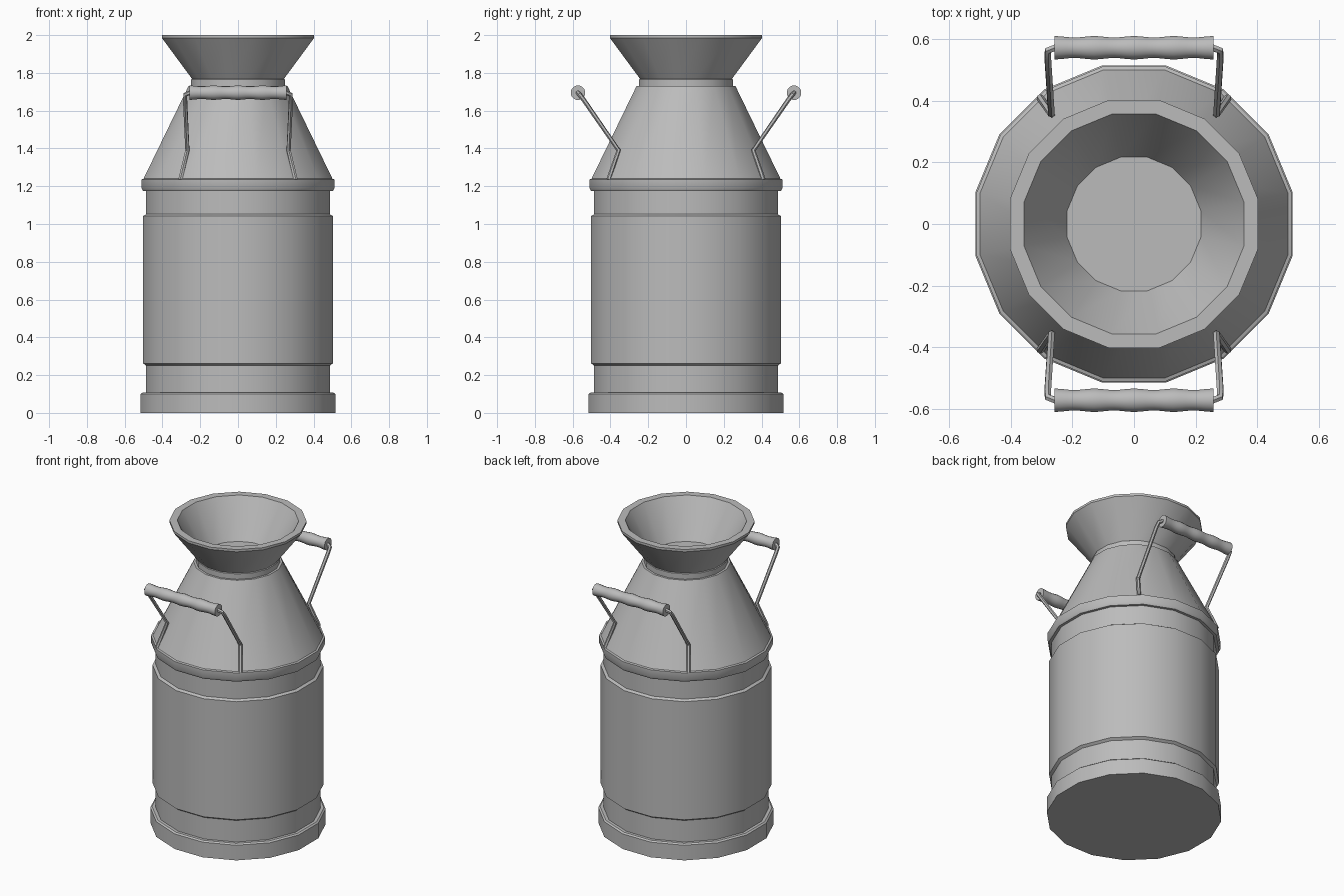
import bpy, bmesh, math
from mathutils import Matrix

if "Cube" in bpy.data.objects:
    bpy.data.objects.remove(bpy.data.objects["Cube"], do_unlink=True)

metal = bpy.data.materials.new("grey metal")
metal.use_nodes = True
metal.diffuse_color = (0.5, 0.5, 0.5, 1)
metal.node_tree.nodes["Principled BSDF"].inputs["Base Color"].default_value = (0.5, 0.5, 0.5, 1)


def finish(obj, angle=30):
    obj.data.materials.clear()
    obj.data.materials.append(metal)
    bpy.ops.object.select_all(action='DESELECT')
    obj.select_set(True)
    bpy.context.view_layer.objects.active = obj
    bpy.ops.object.shade_smooth_by_angle(angle=math.radians(angle))


def lathe(name, profile, sides, matrix=Matrix()):
    """Spin (flat-to-flat radius, height) pairs round z and cap both ends."""
    bm = bmesh.new()
    rings = []
    for r, z in profile:
        r /= math.cos(math.pi / sides)
        angles = [(i + 0.5) * math.tau / sides for i in range(sides)]
        rings.append([bm.verts.new((r * math.cos(a), r * math.sin(a), z)) for a in angles])
    for low, high in zip(rings, rings[1:]):
        for i in range(sides):
            j = (i + 1) % sides
            bm.faces.new((low[i], low[j], high[j], high[i]))
    bm.faces.new(rings[0][::-1])
    bm.faces.new(rings[-1])
    bmesh.ops.recalc_face_normals(bm, faces=bm.faces)
    bm.transform(matrix)
    mesh = bpy.data.meshes.new(name)
    bm.to_mesh(mesh)
    bm.free()
    obj = bpy.data.objects.new(name, mesh)
    bpy.context.collection.objects.link(obj)
    finish(obj)
    return obj


def wire(name, points, radius):
    curve = bpy.data.curves.new(name, 'CURVE')
    curve.dimensions = '3D'
    curve.bevel_depth = radius
    curve.bevel_resolution = 1
    curve.use_fill_caps = True
    spline = curve.splines.new('POLY')
    spline.points.add(len(points) - 1)
    for p, co in zip(spline.points, points):
        p.co = (*co, 1)
    obj = bpy.data.objects.new(name, curve)
    bpy.context.collection.objects.link(obj)
    bpy.ops.object.select_all(action='DESELECT')
    obj.select_set(True)
    bpy.context.view_layer.objects.active = obj
    bpy.ops.object.convert(target='MESH')
    finish(bpy.context.object, 50)


# Can: base band, barrel, shoulder ring and cone
lathe("can_body", [
    (0.515, 0), (0.515, 0.1), (0.505, 0.108), (0.486, 0.108),
    (0.486, 0.25), (0.502, 0.262), (0.502, 1.042), (0.486, 1.052),
    (0.486, 1.175), (0.503, 1.175), (0.511, 1.19), (0.511, 1.236),
    (0.5, 1.24), (0.262, 1.73)], 16)

# Neck and hollow funnel with a flat floor
lathe("funnel_mouth", [
    (0.248, 1.72), (0.248, 1.765), (0.243, 1.768), (0.403, 1.985), (0.403, 2),
    (0.357, 2), (0.217, 1.76)], 16)

# Two carrying handles, front and back
GRIP_Y, GRIP_Z, HALF = 0.572, 1.695, 0.258
half_path = [(0.305, 0.41, 1.235), (0.268, 0.357, 1.39), (0.28, 0.54, 1.655),
             (0.279, 0.563, 1.685), (0.255, GRIP_Y, GRIP_Z)]
for side, sign in (("front", -1), ("back", 1)):
    path = half_path + [(-x, y, z) for x, y, z in reversed(half_path)]
    wire(side + "_handle_wire", [(x, sign * y, z) for x, y, z in path], 0.012)

    # Grip with shallow finger waves
    steps = 24
    waves = [(0.0355 + 0.0025 * math.cos(i / steps * math.tau * 4),
              HALF * (2 * i / steps - 1)) for i in range(steps + 1)]
    place = Matrix.Translation((0, sign * GRIP_Y, GRIP_Z)) @ Matrix.Rotation(math.pi / 2, 4, 'Y')
    lathe(side + "_handle_grip", waves, 16, place)
